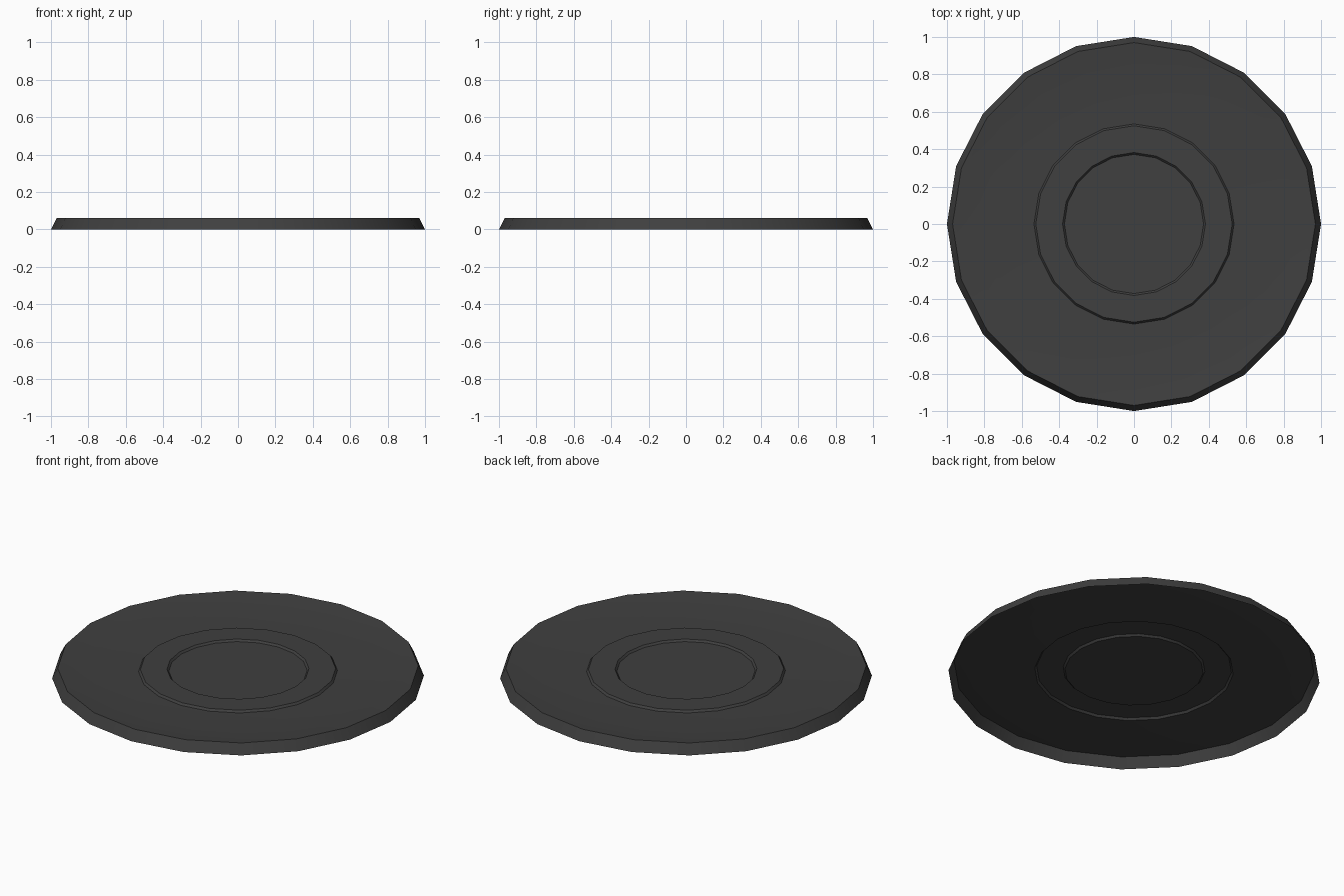
import bpy, bmesh, math

if "Cube" in bpy.data.objects:
    bpy.data.objects.remove(bpy.data.objects["Cube"], do_unlink=True)

SIDES = 20

# Dark grey finish
grey = bpy.data.materials.new("dark_grey")
grey.use_nodes = True
colour = (0.05, 0.05, 0.05, 1.0)
grey.diffuse_color = colour
grey.node_tree.nodes["Principled BSDF"].inputs["Base Color"].default_value = colour

# Cross-section from the open lower rim to the centre (radius, height)
profile = [
    (1.0, 0.0), (0.97, 0.06),               # sloped outer wall
    (0.95, 0.058), (0.9, 0.052),            # rounded lip
    (0.8, 0.045), (0.67, 0.039), (0.535, 0.035),  # shallow dish
    (0.525, 0.047), (0.382, 0.047),         # raised ring
    (0.372, 0.036),                         # edge of the centre disc
]


def ring(bm, radius, height):
    step = math.tau / SIDES
    return [bm.verts.new((radius * math.cos(i * step),
                          radius * math.sin(i * step), height))
            for i in range(SIDES)]


# Thin lathed dish, hollow underneath
bm = bmesh.new()
rings = [ring(bm, r, z) for r, z in profile]
for outer, inner in zip(rings, rings[1:]):
    for i in range(SIDES):
        j = (i + 1) % SIDES
        bm.faces.new((outer[i], outer[j], inner[j], inner[i]))
bm.faces.new(rings[-1])

mesh = bpy.data.meshes.new("dish")
bm.to_mesh(mesh)
bm.free()
mesh.materials.append(grey)
dish = bpy.data.objects.new("dish", mesh)
bpy.context.collection.objects.link(dish)

# Smooth dish with crisp rim and ring edges
bpy.ops.object.select_all(action="DESELECT")
dish.select_set(True)
bpy.context.view_layer.objects.active = dish
bpy.ops.object.shade_smooth_by_angle(angle=math.radians(30))
